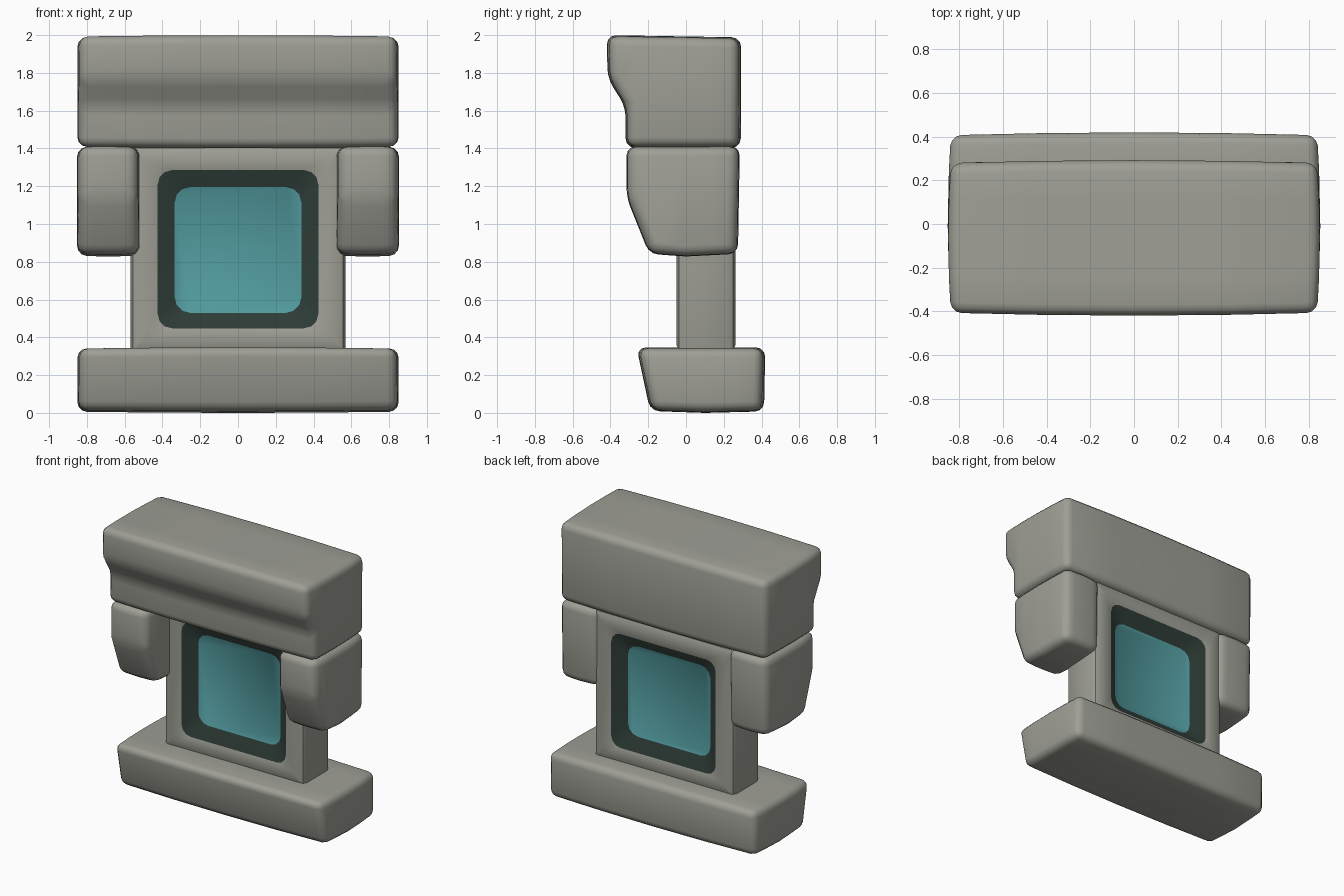
import bpy, bmesh, math
from mathutils import Vector

if "Cube" in bpy.data.objects:
    bpy.data.objects.remove(bpy.data.objects["Cube"])


def material(name, rgb):
    m = bpy.data.materials.new(name)
    m.diffuse_color = (*rgb, 1)
    m.use_nodes = True
    m.node_tree.nodes["Principled BSDF"].inputs["Base Color"].default_value = m.diffuse_color
    return m


STONE = material("stone grey", (0.345, 0.345, 0.305))
DARK = material("dark green", (0.027, 0.045, 0.037))
TEAL = material("teal glass", (0.085, 0.33, 0.35))


def finish(bm, name, mats, angle):
    bmesh.ops.recalc_face_normals(bm, faces=bm.faces[:])
    me = bpy.data.meshes.new(name)
    bm.to_mesh(me)
    bm.free()
    for m in mats:
        me.materials.append(m)
    ob = bpy.data.objects.new(name, me)
    bpy.context.collection.objects.link(ob)
    bpy.ops.object.select_all(action='DESELECT')
    ob.select_set(True)
    bpy.context.view_layer.objects.active = ob
    bpy.ops.object.shade_smooth_by_angle(angle=math.radians(angle))
    return ob


def soft_block(name, profile, x0, x1, bevel=0.05, bulge=0.013):
    """Side profile (y, z) extruded along x, edges rounded, faces slightly swollen."""
    bm = bmesh.new()
    face = bm.faces.new([bm.verts.new((x0, y, z)) for y, z in profile])
    ext = bmesh.ops.extrude_face_region(bm, geom=[face])
    for v in ext["geom"]:
        if isinstance(v, bmesh.types.BMVert):
            v.co.x = x1
    bmesh.ops.recalc_face_normals(bm, faces=bm.faces[:])
    edges = [e for e in bm.edges if e.calc_face_angle(0) > 0.15]
    bmesh.ops.bevel(bm, geom=edges, offset=bevel, segments=3, profile=0.5,
                    affect='EDGES', clamp_overlap=True)
    lo = Vector([min(v.co[i] for v in bm.verts) for i in range(3)])
    hi = Vector([max(v.co[i] for v in bm.verts) for i in range(3)])
    c, h = (lo + hi) / 2, (hi - lo) / 2
    for axis in (0, 1):
        for t in (-0.5, 0, 0.5):
            p, n = c.copy(), Vector((0, 0, 0))
            p[axis] += t * h[axis]
            n[axis] = 1
            bmesh.ops.bisect_plane(bm, geom=bm.verts[:] + bm.edges[:] + bm.faces[:],
                                   plane_co=p, plane_no=n)
    for v in bm.verts:
        n = [(v.co[i] - c[i]) / h[i] for i in range(3)]
        v.co.x -= n[0] * bulge * n[1] ** 2
        v.co.y -= n[1] * bulge * n[0] ** 2
        v.co.z -= n[2] * bulge * 0.5 * n[0] ** 2
    return finish(bm, name, [STONE], 40)


# Head block, with an overhanging brow
soft_block("head_block", [(-0.42, 2.0), (-0.415, 1.77), (-0.32, 1.62), (-0.32, 1.403),
                          (0.29, 1.403), (0.292, 1.988)], -0.85, 0.85)

# Two side arms
arm = [(-0.315, 1.412), (-0.315, 1.14), (-0.195, 0.842), (0.0, 0.828),
       (0.275, 0.842), (0.285, 1.412)]
soft_block("arm_right", arm, 0.52, 0.852)
soft_block("arm_left", arm, -0.852, -0.52)

# Base slab
soft_block("base_slab", [(-0.262, 0.347), (-0.19, 0.01), (0.1, 0.0), (0.413, 0.008),
                         (0.42, 0.347)], -0.85, 0.85)


# Centre frame: lofted rounded rectangles with a recessed pane front and back
def ring(bm, x, z0, z1, r, y, seg=3):
    pts = []
    for k, (sx, cz) in enumerate([(1, z1 - r), (-1, z1 - r), (-1, z0 + r), (1, z0 + r)]):
        for i in range(seg + 1):
            a = math.pi / 2 * (k + i / seg)
            pts.append(bm.verts.new((sx * (x - r) + r * math.cos(a), y,
                                     cz + r * math.sin(a))))
    return pts


bm = bmesh.new()
F, B, D = -0.05, 0.262, 0.067
half = [(0.335, 0.53, 1.195, 0.08, D), (0.425, 0.448, 1.285, 0.075, 0.0),
        (0.53, 0.36, 1.375, 0.012, 0.0), (0.557, 0.333, 1.402, 0.016, 0.012),
        (0.57, 0.32, 1.412, 0.02, 0.04)]
rings = [ring(bm, *r[:4], F + r[4]) for r in half]
rings += [ring(bm, *r[:4], B - r[4]) for r in reversed(half)]
for k in range(len(rings) - 1):
    a, b = rings[k], rings[k + 1]
    for i in range(len(a)):
        j = (i + 1) % len(a)
        f = bm.faces.new((a[i], a[j], b[j], b[i]))
        f.material_index = 1 if k in (0, len(rings) - 2) else 0
for r in (rings[0], rings[-1]):
    bm.faces.new(r).material_index = 2
finish(bm, "window_frame", [STONE, DARK, TEAL], 35)
